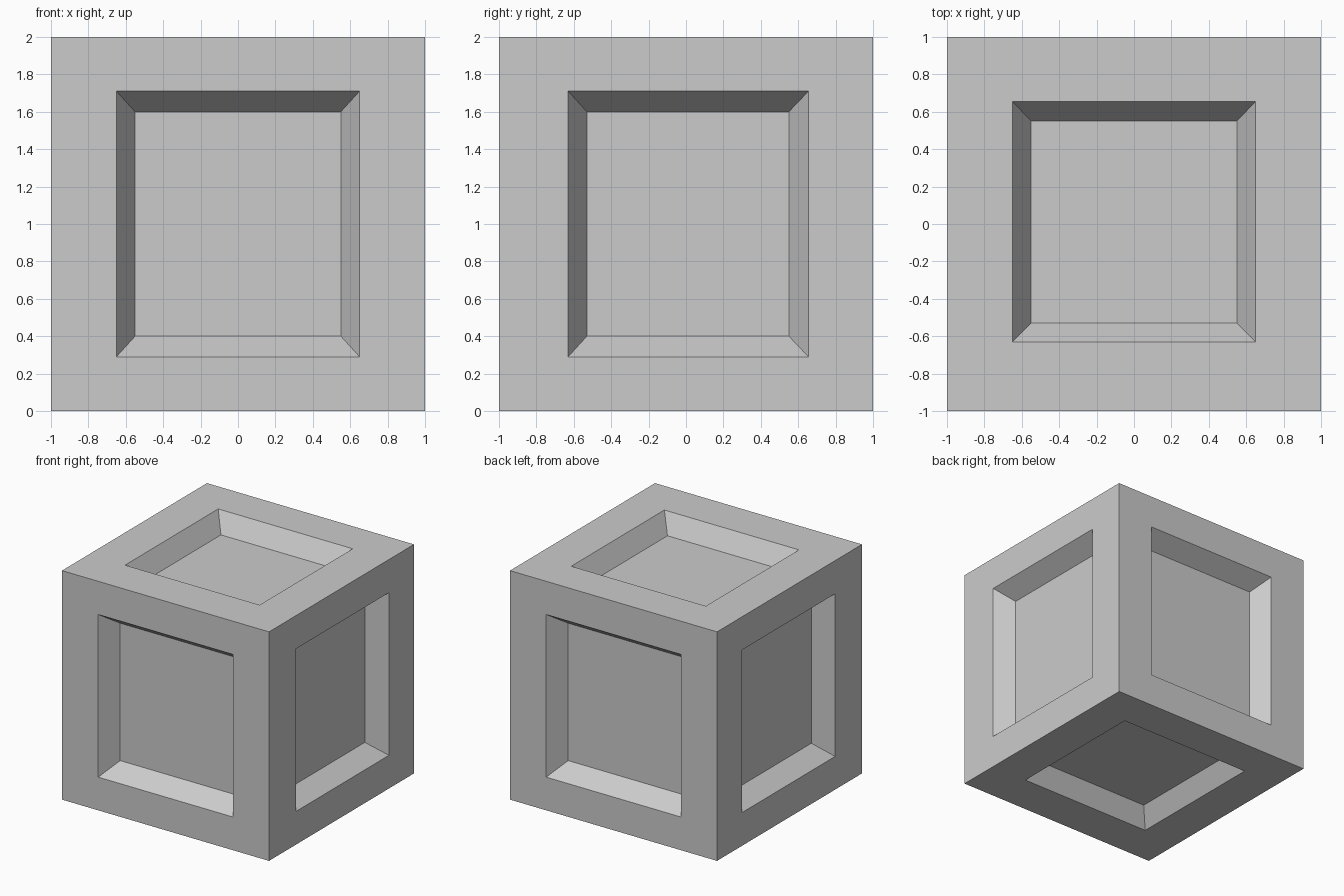
import bpy
import bmesh

if "Cube" in bpy.data.objects:
    bpy.data.objects.remove(bpy.data.objects["Cube"])

DEPTH = 0.16
# Recess limits along x, y, z: at the rim and at the recessed floor
RIM = [(-0.65, 0.65), (-0.63, 0.655), (0.29, 1.71)]
FLOOR = [(-0.55, 0.55), (-0.53, 0.55), (0.40, 1.60)]
CENTRE = (0, 0, 1)


def place(face, axis, limits):
    """Snap the inset face's corners to the given rectangle."""
    for v in face.verts:
        for i in range(3):
            if i != axis:
                v.co[i] = limits[i][v.co[i] > CENTRE[i]]


# Cube body
bm = bmesh.new()
bmesh.ops.create_cube(bm, size=2)
bmesh.ops.translate(bm, verts=bm.verts, vec=CENTRE)
bm.normal_update()

# Sloped recessed panel on every side
for face in list(bm.faces):
    normal = face.normal.copy()
    axis = max(range(3), key=lambda i: abs(normal[i]))
    bmesh.ops.inset_individual(bm, faces=[face], thickness=0.3)
    place(face, axis, RIM)
    bmesh.ops.inset_individual(bm, faces=[face], thickness=0.1)
    place(face, axis, FLOOR)
    bmesh.ops.translate(bm, verts=face.verts, vec=-normal * DEPTH)

bmesh.ops.recalc_face_normals(bm, faces=bm.faces)
mesh = bpy.data.meshes.new("panelled_crate")
bm.to_mesh(mesh)
bm.free()
crate = bpy.data.objects.new("panelled_crate", mesh)
bpy.context.collection.objects.link(crate)
